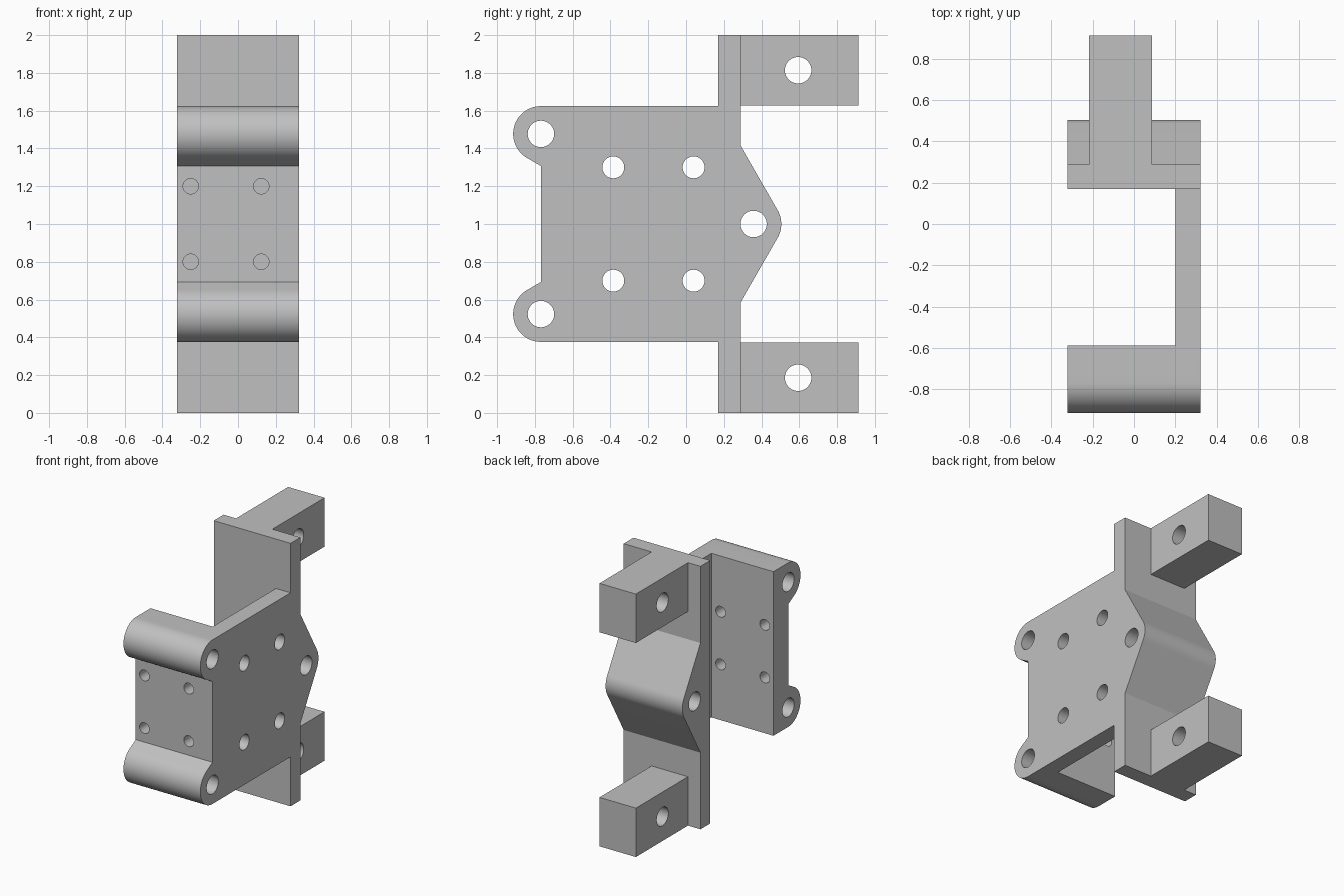
import bpy, bmesh, math
from mathutils import Matrix

if "Cube" in bpy.data.objects:
    bpy.data.objects.remove(bpy.data.objects["Cube"])

grey = bpy.data.materials.new("grey")
grey.diffuse_color = (0.53, 0.53, 0.53, 1)
grey.use_nodes = True
grey.node_tree.nodes["Principled BSDF"].inputs["Base Color"].default_value = grey.diffuse_color

W = 0.323          # half width of the bracket
LUG_R, HOLE_R = 0.147, 0.07


def make(name, bm):
    bmesh.ops.recalc_face_normals(bm, faces=bm.faces)
    me = bpy.data.meshes.new(name)
    bm.to_mesh(me)
    bm.free()
    ob = bpy.data.objects.new(name, me)
    me.materials.append(grey)
    bpy.context.collection.objects.link(ob)
    return ob


def extrude_x(name, profile, x0, x1):
    """Extrude a (y, z) outline along x."""
    bm = bmesh.new()
    face = bm.faces.new([bm.verts.new((x0, y, z)) for y, z in profile])
    new = bmesh.ops.extrude_face_region(bm, geom=[face])["geom"]
    verts = [g for g in new if isinstance(g, bmesh.types.BMVert)]
    bmesh.ops.translate(bm, verts=verts, vec=(x1 - x0, 0, 0))
    return make(name, bm)


def box(name, x0, x1, y0, y1, z0, z1):
    return extrude_x(name, [(y0, z0), (y1, z0), (y1, z1), (y0, z1)], x0, x1)


def drill(name, centre, radius, length, axis):
    bm = bmesh.new()
    bmesh.ops.create_cone(bm, cap_ends=True, segments=48, radius1=radius,
                          radius2=radius, depth=length)
    rot = Matrix.Rotation(math.pi / 2, 4, 'Y' if axis == 'X' else 'X')
    bmesh.ops.transform(bm, matrix=Matrix.Translation(centre) @ rot, verts=bm.verts)
    return make(name, bm)


def cut(target, cutter):
    cutter.hide_render = True
    bpy.context.view_layer.objects.active = target
    mod = target.modifiers.new("cut", 'BOOLEAN')
    mod.operation, mod.solver, mod.object = 'DIFFERENCE', 'EXACT', cutter
    bpy.ops.object.modifier_apply(modifier=mod.name)
    bpy.data.objects.remove(cutter)


def arc(cy, cz, a0, a1, n):
    return [(cy + LUG_R * math.cos(math.radians(a0 + (a1 - a0) * i / n)),
             cz + LUG_R * math.sin(math.radians(a0 + (a1 - a0) * i / n)))
            for i in range(n + 1)]


# Bracket outline, upper half from the rear nose round to the front lug
LUG_Y, LUG_DZ, NOSE_Y = -0.768, 0.477, 0.358
upper = arc(NOSE_Y, 1.0, 0, 30, 8)
upper += [(0.288, 1.417), (0.288, 2.0), (0.17, 2.0), (0.17, 1 + LUG_DZ + LUG_R)]
upper += arc(LUG_Y, 1 + LUG_DZ, 90, 240, 36)
upper += [(LUG_Y, 1.307)]
lower = [(y, 2 - z) for y, z in reversed(upper[1:])]
bracket = extrude_x("bracket", upper + lower, -W, W)

# Open pocket leaving the front block, side plate and back plate
cut(bracket, box("pocket", -W - 0.2, 0.2, -0.59, 0.17, -0.2, 2.2))

# Pivot holes through the lugs and nose
for y, z in ((LUG_Y, 1 + LUG_DZ), (LUG_Y, 1 - LUG_DZ), (NOSE_Y, 1.0)):
    cut(bracket, drill("pivot_drill", (0, y, z), HOLE_R, 1, 'X'))

# Small holes in the side plate and front block
for s in (-1, 1):
    for y in (-0.385, 0.04):
        cut(bracket, drill("side_drill", (0.26, y, 1 + s * 0.3), 0.058, 0.3, 'X'))
    for x in (-0.25, 0.123):
        cut(bracket, drill("front_drill", (x, -0.68, 1 + s * 0.2), 0.041, 0.6, 'Y'))

# Rear mounting arms
arms = []
for name, z0, z1, zh in (("upper_arm", 1.628, 2.0, 1.814), ("lower_arm", 0.0, 0.372, 0.186)):
    arm = box(name, -0.218, 0.088, 0.288, 0.914, z0, z1)
    cut(arm, drill("arm_drill", (0, 0.594, zh), HOLE_R, 1, 'X'))
    arms.append(arm)

# Smooth the round surfaces and keep the edges crisp
for ob in [bracket] + arms:
    bpy.ops.object.select_all(action='DESELECT')
    ob.select_set(True)
    bpy.context.view_layer.objects.active = ob
    bpy.ops.object.shade_smooth_by_angle(angle=math.radians(25))
